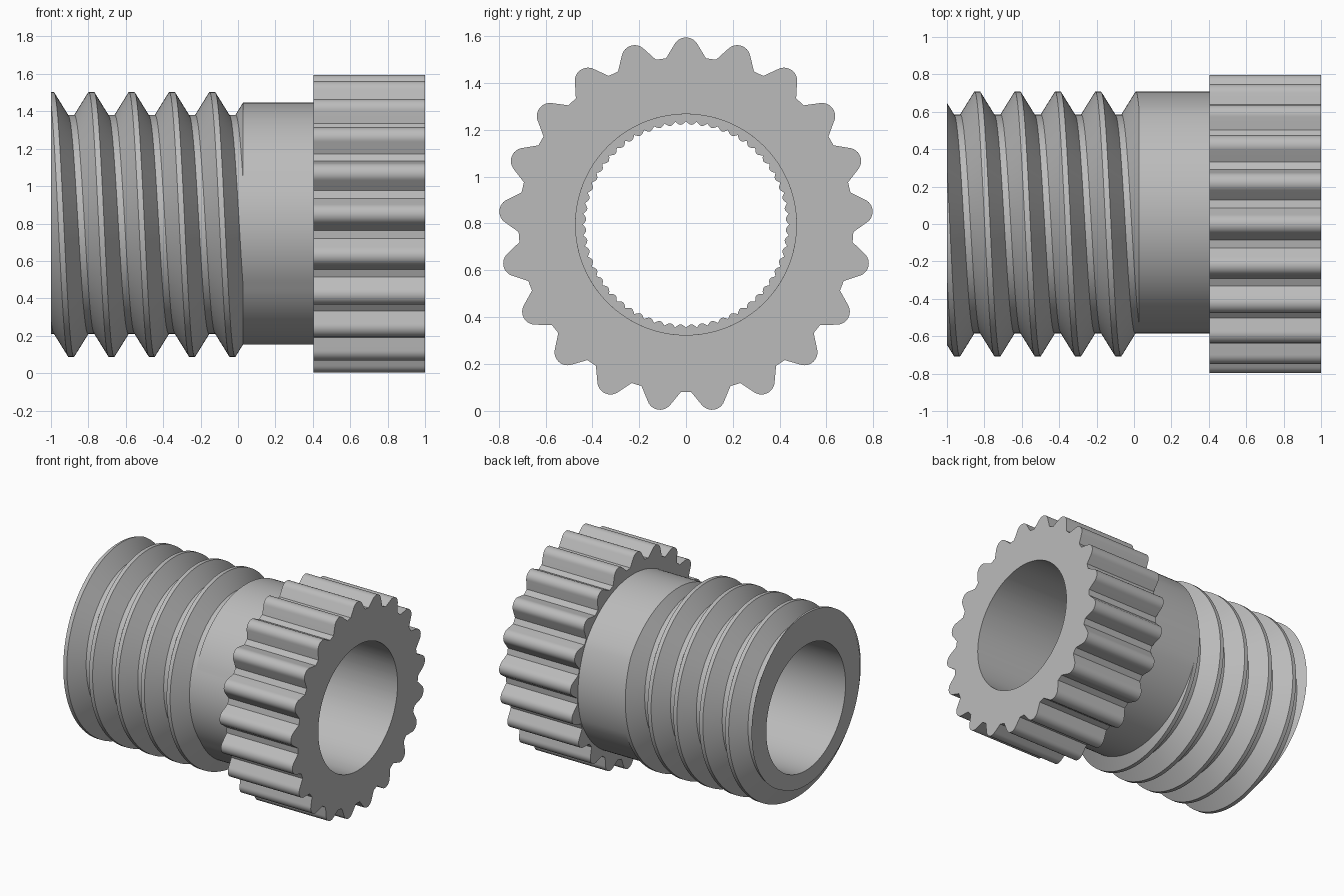
import bpy, bmesh, math

if "Cube" in bpy.data.objects:
    bpy.data.objects.remove(bpy.data.objects["Cube"], do_unlink=True)

TAU = 2 * math.pi
AXIS_Z = 0.795          # height of the long axis
BORE = 0.472
ROOT, CREST = 0.585, 0.708
PITCH, THREAD_END = 0.2155, 0.027
NECK_END = 0.405
TEETH = 21

steel = bpy.data.materials.new("plain_grey")
steel.use_nodes = True
grey = (0.5, 0.5, 0.5, 1)
steel.diffuse_color = grey
steel.node_tree.nodes["Principled BSDF"].inputs["Base Color"].default_value = grey


def ring_solid(name, columns):
    """Skin closed cross-sections (angle, [(x, radius), ...]) around the x axis."""
    bm = bmesh.new()
    grid = [[bm.verts.new((x, r * math.cos(a), AXIS_Z + r * math.sin(a))) for x, r in section]
            for a, section in columns + columns[:1]] if name != "threaded_shaft" else \
           [[bm.verts.new((x, r * math.cos(a), AXIS_Z + r * math.sin(a))) for x, r in section]
            for a, section in columns]
    for left, right in zip(grid, grid[1:]):
        for j in range(len(left)):
            k = (j + 1) % len(left)
            bm.faces.new((left[j], right[j], right[k], left[k]))
    bmesh.ops.remove_doubles(bm, verts=bm.verts, dist=0.00002)
    bmesh.ops.recalc_face_normals(bm, faces=bm.faces)
    mesh = bpy.data.meshes.new(name)
    bm.to_mesh(mesh)
    bm.free()
    mesh.materials.append(steel)
    obj = bpy.data.objects.new(name, mesh)
    bpy.context.collection.objects.link(obj)
    bpy.ops.object.select_all(action='DESELECT')
    obj.select_set(True)
    bpy.context.view_layer.objects.active = obj
    bpy.ops.object.shade_smooth_by_angle(angle=math.radians(25))
    return obj


# Threaded shaft: rows follow the helix and are clamped at both ends
CREST_HALF, FLANK_END = 0.068, 0.42


def thread_radius(u):
    d = abs(u - round(u))
    t = (d - CREST_HALF) / (FLANK_END - CREST_HALF)
    return CREST + (ROOT - CREST) * min(max(t, 0), 1)


def shaft_section(angle):
    start = 0.024 + PITCH * angle / TAU
    rows = [(-1, BORE)]
    for turn in range(-7, 3):
        for edge in (-FLANK_END, -CREST_HALF, CREST_HALF, FLANK_END):
            x = min(max(start + PITCH * (turn + edge), -1), THREAD_END)
            rows.append((x, thread_radius((x - start) / PITCH)))
    rows.append((NECK_END, rows[-1][1]))
    rows.append((NECK_END, BORE))
    return rows


STEPS = 144
ring_solid("threaded_shaft",
           [(TAU * i / STEPS, shaft_section(TAU * i / STEPS)) for i in range(STEPS + 1)])

# Gear: straight flanks running into round tooth tips
TIP, TIP_CENTRE = 0.056, 0.744
tooth = [(0.085, 0.711)]
for i in range(13):
    a = math.radians(28 + 124 * i / 12)
    tooth.append((TIP * math.cos(a), TIP_CENTRE + TIP * math.sin(a)))
tooth.append((-0.085, 0.711))

gear_columns = []
for n in range(TEETH):
    middle = TAU / 4 + TAU * n / TEETH
    for side, out in tooth:
        r = math.hypot(side, out)
        gear_columns.append((middle - math.atan2(side, out),
                             [(NECK_END, r), (1, r), (1, BORE), (NECK_END, BORE)]))
ring_solid("gear", gear_columns)

# Scalloped rib inside the bore
NUBS, PER_NUB = 60, 6
rib_columns = []
for i in range(NUBS * PER_NUB):
    r = 0.442 - 0.015 * abs(math.sin(math.pi * i / PER_NUB))
    rib_columns.append((TAU * i / (NUBS * PER_NUB),
                        [(-0.12, BORE), (0.12, BORE), (0.12, r), (-0.12, r)]))
ring_solid("bore_rib", rib_columns)
